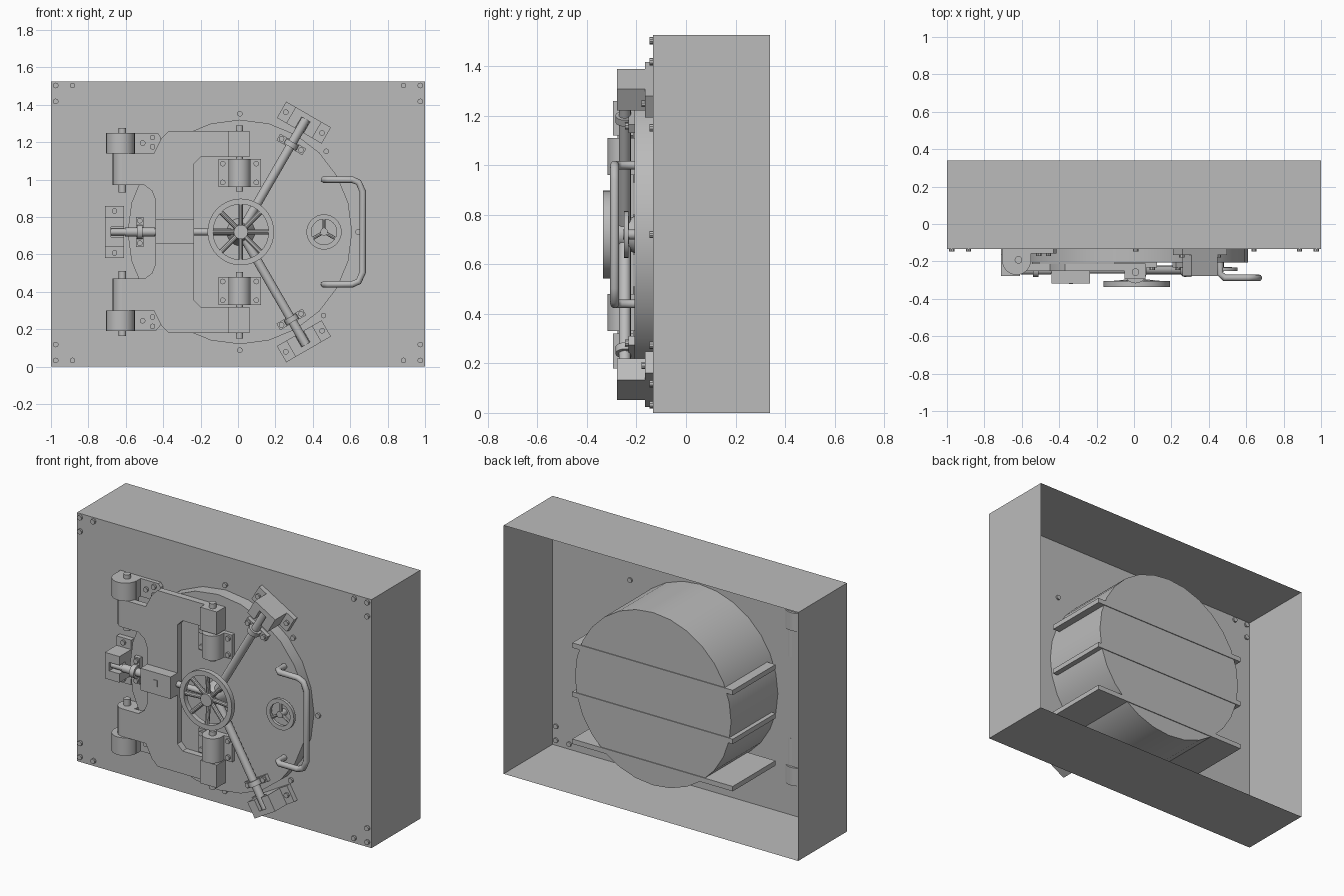
import bpy, bmesh, math
from mathutils import Matrix, Vector

if "Cube" in bpy.data.objects:
    bpy.data.objects.remove(bpy.data.objects["Cube"], do_unlink=True)

steel = bpy.data.materials.new("grey_steel")
steel.use_nodes = True
steel.diffuse_color = (0.5, 0.5, 0.5, 1)
steel.node_tree.nodes["Principled BSDF"].inputs["Base Color"].default_value = (0.5, 0.5, 0.5, 1)

ZC = 0.72      # height of the door axis
XC = 0.01      # sideways position of the door axis
PANEL = -0.134 # front of the wall panel
DOOR = -0.207  # front of the door disc
I = Matrix.Identity(4)


def box(bm, lo, hi, m=I):
    lo, hi = Vector(lo), Vector(hi)
    mat = m @ Matrix.Translation((lo + hi) / 2) @ Matrix.Diagonal((*(hi - lo), 1))
    return bmesh.ops.create_cube(bm, size=1, matrix=mat)["verts"]


def cyl(bm, a, b, r, n=20, m=I, r2=None):
    a, b = Vector(a), Vector(b)
    d = b - a
    mat = m @ Matrix.Translation((a + b) / 2) @ d.to_track_quat("Z", "Y").to_matrix().to_4x4()
    bmesh.ops.create_cone(bm, cap_ends=True, segments=n, radius1=r,
                          radius2=r if r2 is None else r2, depth=d.length, matrix=mat)


def bolt(bm, x, z, y, m=I):
    cyl(bm, (x, y + 0.01, z), (x, y - 0.014, z), 0.015, 10, m)


def plate(bm, pts, y0, y1):
    f = bm.faces.new([bm.verts.new((x, y0, z)) for x, z in pts])
    g = bmesh.ops.extrude_face_region(bm, geom=[f])["geom"]
    bmesh.ops.translate(bm, vec=(0, y1 - y0, 0),
                        verts=[v for v in g if isinstance(v, bmesh.types.BMVert)])


def ring(bm, x, z, y0, y1, r0, r1, n=40):
    # band with a rectangular section, turned about the y axis
    loops = []
    for i in range(n):
        t = math.tau * i / n
        loops.append([bm.verts.new((x + r * math.cos(t), y, z + r * math.sin(t)))
                      for r, y in ((r0, y0), (r1, y0), (r1, y1), (r0, y1))])
    for i in range(n):
        a, b = loops[i], loops[(i + 1) % n]
        for k in range(4):
            j = (k + 1) % 4
            bm.faces.new((a[k], a[j], b[j], b[k]))


def finish(name, bm, fix=True):
    if fix:
        bmesh.ops.recalc_face_normals(bm, faces=bm.faces)
    me = bpy.data.meshes.new(name)
    bm.to_mesh(me)
    bm.free()
    me.materials.append(steel)
    ob = bpy.data.objects.new(name, me)
    bpy.context.collection.objects.link(ob)
    bpy.ops.object.select_all(action="DESELECT")
    ob.select_set(True)
    bpy.context.view_layer.objects.active = ob
    bpy.ops.object.shade_smooth_by_angle(angle=math.radians(30))
    return ob


# Wall surround: thin box open at the back
bm = bmesh.new()
box(bm, (-1, PANEL, 0), (1, 0.34, 1.525))
bmesh.ops.delete(bm, geom=[f for f in bm.faces if f.normal.y > 0.5], context="FACES_ONLY")
finish("wall_surround", bm, False)

# Bolts in the corners of the wall and around the door
bm = bmesh.new()
for sx in (-1, 1):
    for sz in (-1, 1):
        for x, z in ((0.975, 0.735), (0.885, 0.735), (0.975, 0.65)):
            bolt(bm, sx * x, 0.768 + sz * z, PANEL)
for deg in (90, 43, 0, -45, -90):
    t = math.radians(deg)
    bolt(bm, XC + 0.632 * math.cos(t), ZC + 0.632 * math.sin(t), PANEL)
finish("wall_bolts", bm)

# Door disc and the drum behind it
bm = bmesh.new()
cyl(bm, (XC, PANEL, ZC), (XC, DOOR, ZC), 0.6, 24)
finish("door_disc", bm)
bm = bmesh.new()
cyl(bm, (0, PANEL, ZC), (0, 0.32, ZC), 0.53, 28)
finish("door_drum", bm)

# Flat bars running through the drum
bm = bmesh.new()
for z in (0.33, 0.62, 0.92):
    box(bm, (-0.545, -0.09, z - 0.03), (0.545, 0.325, z))
finish("drum_bars", bm)

# Crane hinge: one half outline, mirrored in height
half = [(-0.44, 0.17), (-0.46, 0.22), (-0.5, 0.25), (-0.62, 0.25), (-0.62, 0.42),
        (-0.45, 0.42), (-0.41, 0.5), (-0.37, 0.54), (0.06, 0.54), (0.06, 0.4),
        (-0.2, 0.4), (-0.235, 0.365)]
bm = bmesh.new()
plate(bm, [(x, ZC + z) for x, z in half] + [(x, ZC - z) for x, z in reversed(half)],
      -0.212, -0.252)
for s in (-1, 1):
    cyl(bm, (-0.61, -0.192, ZC + s * 0.25), (-0.61, -0.192, ZC + s * 0.42), 0.06)
    zs = sorted((ZC + s * 0.4, ZC + s * 0.54))
    box(bm, (-0.05, -0.295, zs[0]), (0.062, -0.212, zs[1]))
finish("crane_hinge", bm)

for s, side in ((1, "upper"), (-1, "lower")):
    # Wall bracket with barrel and pin
    bm = bmesh.new()
    z0, z1 = ZC + s * 0.42, ZC + s * 0.53
    lo, hi = min(z0, z1), max(z0, z1)
    plate(bm, [(-0.705, lo), (-0.44, lo), (-0.415, lo + 0.03), (-0.415, hi - 0.02),
               (-0.43, hi), (-0.705, hi)], PANEL, -0.158)
    box(bm, (-0.705, -0.2, lo), (-0.55, PANEL, hi))
    cyl(bm, (-0.628, -0.195, lo), (-0.628, -0.195, hi), 0.077, 24)
    cyl(bm, (-0.618, -0.192, ZC + s * 0.21), (-0.618, -0.192, ZC + s * 0.555), 0.02)
    for x, z in ((-0.51, 0.475), (-0.457, 0.505), (-0.457, 0.455)):
        bolt(bm, x, ZC + s * z, -0.158)
    finish(side + "_wall_hinge", bm)

    # Door bracket with barrel and pin
    bm = bmesh.new()
    z0, z1 = ZC + s * 0.24, ZC + s * 0.39
    lo, hi = min(z0, z1), max(z0, z1)
    box(bm, (-0.105, -0.232, lo), (0.122, DOOR, hi))
    box(bm, (-0.052, -0.257, lo), (0.068, DOOR, hi))
    cyl(bm, (0.008, -0.257, lo), (0.008, -0.257, hi), 0.06, 24)
    cyl(bm, (0.008, -0.257, ZC + s * 0.215), (0.008, -0.257, ZC + s * 0.57), 0.02)
    for x in (-0.082, 0.098):
        for z in (lo + 0.025, hi - 0.025):
            bolt(bm, x, z, -0.232)
    finish(side + "_door_hinge", bm)

# Three locking rods with guides and wall clamps, laid out along the radius
for name, deg in (("left", 180), ("upper", 60), ("lower", -60)):
    m = Matrix.Translation((0.015, 0, ZC)) @ Matrix.Rotation(-math.radians(deg), 4, "Y")
    bm = bmesh.new()
    cyl(bm, (0.03, -0.247, 0), (0.695, -0.247, 0), 0.018 if deg == 180 else 0.024, 16, m)
    cyl(bm, (0.46, -0.247, 0), (0.62, -0.247, 0), 0.024, 16, m)
    finish(name + "_rod", bm)

    bm = bmesh.new()
    base = DOOR + 0.01
    box(bm, (0.52, -0.232, -0.08), (0.56, base, 0.08), m)
    cyl(bm, (0.525, -0.247, 0), (0.555, -0.247, 0), 0.038, 18, m)
    for z in (-0.06, 0.06):
        bolt(bm, 0.54, z, -0.232, m)
    finish(name + "_rod_guide", bm)

    bm = bmesh.new()
    box(bm, (0.625, -0.165, -0.138), (0.725, PANEL, 0.138), m)
    box(bm, (0.625, -0.22, -0.08), (0.725, PANEL, 0.08), m)
    box(bm, (0.695, -0.278, -0.08), (0.725, -0.21, 0.08), m)
    for lo, hi in ((-0.08, -0.026), (0.026, 0.08)):
        box(bm, (0.625, -0.278, lo), (0.725, -0.21, hi), m)
    for z in (-0.112, 0.112):
        bolt(bm, 0.675, z, -0.165, m)
    finish(name + "_clamp", bm)

# Lock box with a small square keyhole plate
bm = bmesh.new()
box(bm, (-0.44, -0.318, ZC - 0.065), (-0.235, -0.245, ZC + 0.07))
box(bm, (-0.347, -0.322, ZC - 0.015), (-0.325, -0.31, ZC + 0.025))
finish("lock_box", bm)

# Main hand wheel
bm = bmesh.new()
ring(bm, 0.015, ZC, -0.305, -0.336, 0.148, 0.178)
cyl(bm, (0.015, DOOR, ZC), (0.015, -0.29, ZC), 0.075, 24, r2=0.04)
cyl(bm, (0.015, -0.28, ZC), (0.015, -0.332, ZC), 0.038, 24)
for i in range(8):
    t = math.tau * i / 8
    c, s = math.cos(t), math.sin(t)
    cyl(bm, (0.015 + 0.02 * c, -0.305, ZC + 0.02 * s),
        (0.015 + 0.16 * c, -0.32, ZC + 0.16 * s), 0.013, 10)
finish("main_wheel", bm)

# Small dial wheel
bm = bmesh.new()
ring(bm, 0.46, ZC, -0.232, -0.25, 0.068, 0.094, 32)
cyl(bm, (0.46, DOOR, ZC), (0.46, -0.255, ZC), 0.02)
for deg in (90, 210, 330):
    t = math.radians(deg)
    cyl(bm, (0.46, -0.24, ZC), (0.46 + 0.075 * math.cos(t), -0.24, ZC + 0.075 * math.sin(t)), 0.009, 8)
finish("small_wheel", bm)

# Pull handle: swept tube, mirrored in height
path = [(0.46, -0.2, 0.28), (0.46, -0.265, 0.28), (0.485, -0.288, 0.28),
        (0.61, -0.288, 0.28), (0.645, -0.288, 0.265), (0.667, -0.288, 0.215)]
pts = [(x, y, ZC + z) for x, y, z in path] + [(x, y, ZC - z) for x, y, z in reversed(path)]
cu = bpy.data.curves.new("pull_handle", "CURVE")
cu.dimensions = "3D"
cu.bevel_depth = 0.018
cu.bevel_resolution = 3
sp = cu.splines.new("POLY")
sp.points.add(len(pts) - 1)
for p, co in zip(sp.points, pts):
    p.co = (*co, 1)
cu.materials.append(steel)
bpy.context.collection.objects.link(bpy.data.objects.new("pull_handle", cu))
